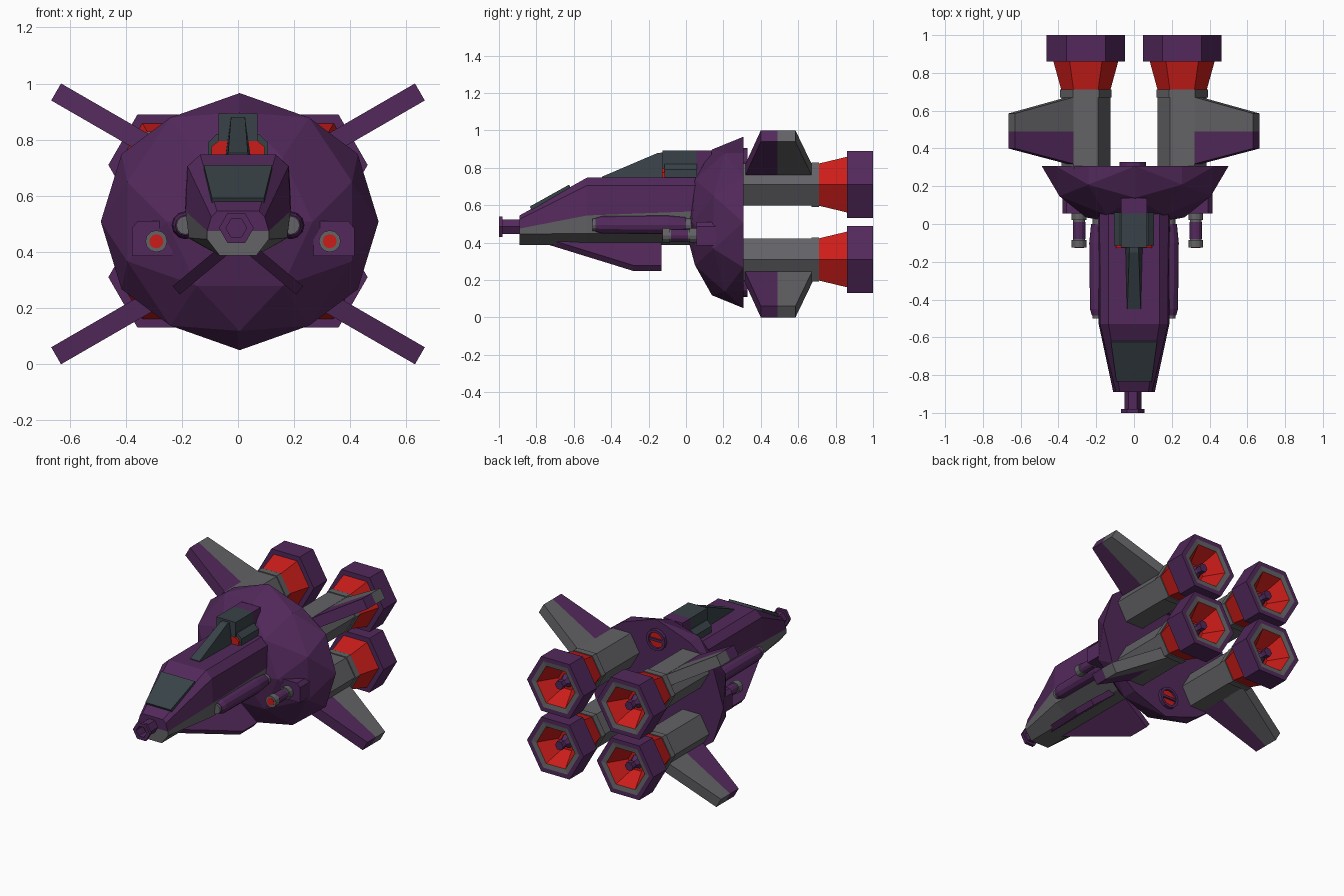
import bpy, bmesh
from math import cos, sin, pi, radians
from mathutils import Vector

if "Cube" in bpy.data.objects:
    bpy.data.objects.remove(bpy.data.objects["Cube"])


def mat(name, rgb):
    m = bpy.data.materials.new(name)
    m.diffuse_color = (*rgb, 1)
    m.use_nodes = True
    m.node_tree.nodes["Principled BSDF"].inputs["Base Color"].default_value = m.diffuse_color
    return m


PURPLE = mat("purple", (0.085, 0.022, 0.105))
RED = mat("red", (0.60, 0.012, 0.01))
SLATE = mat("slate", (0.04, 0.055, 0.065))
GREY = mat("grey", (0.125, 0.125, 0.135))


def finish(name, bm, m):
    bmesh.ops.recalc_face_normals(bm, faces=bm.faces)
    me = bpy.data.meshes.new(name)
    bm.to_mesh(me)
    bm.free()
    me.materials.append(m)
    ob = bpy.data.objects.new(name, me)
    bpy.context.collection.objects.link(ob)
    return ob


def loft(name, loops, m, caps=True):
    """Skin equal-length loops of 3D points, capping the ends."""
    bm = bmesh.new()
    rings = [[bm.verts.new(p) for p in l] for l in loops]
    n = len(rings[0])
    for a, b in zip(rings, rings[1:]):
        for i in range(n):
            j = (i + 1) % n
            bm.faces.new((a[i], a[j], b[j], b[i]))
    if caps:
        bm.faces.new(rings[0])
        bm.faces.new(rings[-1])
    return finish(name, bm, m)


def turned(name, prof, x, z, m, n=6, caps=True):
    """Sweep (radius, y) pairs around an axis parallel to y."""
    return loft(name, [[(x + r * cos(2 * pi * i / n), y, z + r * sin(2 * pi * i / n))
                        for i in range(n)] for r, y in prof], m, caps)


def hull(name, sections, m):
    """Loft half sections (y, [(x, z)...]) mirrored across x = 0."""
    return loft(name, [[(x, y, z) for x, z in h] + [(-x, y, z) for x, z in reversed(h)]
                       for y, h in sections], m)


def prism(name, pts, off, m):
    off = Vector(off)
    return loft(name, [[Vector(p) - off / 2 for p in pts], [Vector(p) + off / 2 for p in pts]], m)


def box(name, x0, x1, y0, y1, z0, z1, m):
    return loft(name, [[(x0, y, z0), (x1, y, z0), (x1, y, z1), (x0, y, z1)] for y in (y0, y1)], m)


# Fuselage: purple upper shell over a grey keel
hull("upper_fuselage", [
    (-0.89, [(0.075, 0.545), (0.095, 0.525), (0.11, 0.475)]),
    (-0.53, [(0.135, 0.747), (0.18, 0.705), (0.187, 0.545)]),
    (0.12, [(0.135, 0.747), (0.182, 0.705), (0.19, 0.57)])], PURPLE)
hull("lower_fuselage", [
    (-0.89, [(0.11, 0.475), (0.11, 0.445), (0.065, 0.387)]),
    (-0.53, [(0.187, 0.545), (0.175, 0.45), (0.065, 0.387)]),
    (0.12, [(0.19, 0.57), (0.18, 0.45), (0.065, 0.387)])], GREY)

# Windshield panel lying on the sloped nose
prism("windshield", [(-0.093, -0.83, 0.583), (0.093, -0.83, 0.583),
                     (0.122, -0.62, 0.70), (-0.122, -0.62, 0.70)], (0, -0.01, 0.02), SLATE)

# Nose cannon with hollow flange
turned("nose_cannon", [(0.045, -0.87), (0.045, -0.98), (0.062, -0.98), (0.062, -1.0),
                       (0.037, -1.0), (0.037, -0.93)], -0.006, 0.485, PURPLE)

# Dorsal spine, turret housing and red intakes
hull("dorsal_spine", [
    (-0.45, [(0.035, 0.752), (0.038, 0.74)]),
    (-0.15, [(0.025, 0.88), (0.045, 0.74)]),
    (0.0, [(0.025, 0.885), (0.045, 0.74)])], SLATE)
box("turret", -0.07, 0.07, -0.125, 0.055, 0.74, 0.893, SLATE)
box("turret_fairing", -0.07, 0.07, 0.055, 0.137, 0.74, 0.893, PURPLE)
intake = [(0.075, 0.82), (0.107, 0.79), (0.107, 0.74)]
hull("intake_housing", [(-0.115, intake), (0.06, intake)], SLATE)
face = [(0.07, 0.795), (0.095, 0.775), (0.095, 0.747)]
hull("intake_glow", [(-0.128, face), (-0.11, face)], RED)

# Faceted dome shield, cut flat at the back
bm = bmesh.new()
f = (1 + 5 ** 0.5) / 2
for a in (-1, 1):
    for b in (-f, f):
        for p in ((a, 0, b), (b, a, 0), (0, b, a)):
            # long axis order gives rim corners at (x .85, z .53)
            bm.verts.new(Vector((p[2], p[1], p[0])).normalized())
bmesh.ops.convex_hull(bm, input=bm.verts)
bmesh.ops.subdivide_edges(bm, edges=bm.edges[:], cuts=1, use_grid_fill=True)
for v in bm.verts:
    x, y, z = v.co.normalized()
    # put the wide two-fold pairs in the x-z rim plane
    v.co = (x, y, z)
if max(abs(v.co.x) for v in bm.verts if abs(v.co.y) < 0.01 and 0.1 < abs(v.co.x) < 0.99) < 0.7:
    for v in bm.verts:
        x, y, z = v.co
        v.co = (z, y, x)
for v in bm.verts:
    v.co = (0.006 + 0.495 * v.co.x, 0.307 + 0.32 * v.co.y, 0.508 + 0.458 * v.co.z)
cut = bmesh.ops.bisect_plane(bm, geom=bm.verts[:] + bm.edges[:] + bm.faces[:],
                             plane_co=(0, 0.307, 0), plane_no=(0, 1, 0), clear_outer=True)
bmesh.ops.holes_fill(bm, edges=[e for e in bm.edges if e.is_boundary])
finish("dome_shield", bm, PURPLE)

# Round vents on the back of the dome
for tag, z in (("upper", 0.835), ("lower", 0.18)):
    turned(tag + "_vent_ring", [(0.07, 0.29), (0.07, 0.328), (0.052, 0.328), (0.052, 0.30)],
           -0.006, z, PURPLE, 12)
    turned(tag + "_vent_glow", [(0.052, 0.30), (0.052, 0.315)], -0.006, z, RED, 12)
    box(tag + "_vent_bar", -0.055, 0.043, 0.31, 0.326, z - 0.008, z + 0.008, PURPLE)

for s, side in ((-1, "left"), (1, "right")):
    # Long pods along the fuselage
    x = 0.187 * s
    turned(side + "_pod", [(0.036, -0.485), (0.046, -0.45), (0.05, -0.1), (0.04, 0.0)],
           x, 0.495, PURPLE, 12)
    turned(side + "_pod_tip", [(0.033, -0.5), (0.033, 0.05)], x, 0.495, GREY, 12)

    # Guns in chamfered mounts on the dome
    gx = 0.018 + 0.309 * s
    ox = 0.018 + 0.324 * s
    h = 0.0725 * s
    prism(side + "_gun_mount", [(ox - h, 0.13, 0.385), (ox + h, 0.13, 0.385), (ox + h, 0.13, 0.485),
                                (ox + h * 0.7, 0.13, 0.51), (ox - h, 0.13, 0.51)], (0, 0.15, 0), PURPLE)
    turned(side + "_gun", [(0.039, -0.125), (0.039, -0.085), (0.031, -0.085), (0.031, 0.02),
                           (0.039, 0.02), (0.039, 0.07)], gx, 0.438, GREY, 12)
    turned(side + "_gun_sleeve", [(0.033, -0.08), (0.033, 0.01)], gx, 0.438, PURPLE, 12)
    turned(side + "_gun_glow", [(0.025, -0.127), (0.025, -0.11)], gx, 0.438, RED, 12)

    # Splayed ventral fins
    def fin(y, u):
        return (s * (0.05 + 0.17 * u), y, 0.405 - 0.142 * u)
    prism(side + "_ventral_fin", [fin(-0.74, 0), fin(-0.28, 1), fin(-0.13, 1), fin(-0.13, 0)],
          (s * 0.025, 0, 0.03), PURPLE)

    for up, level in ((1, "upper"), (-1, "lower")):
        tag = f"{level}_{side}_"
        ex, ez = 0.255 * s, 0.51 + 0.2 * up

        # Engine: body, collar, red cone, flared hex nozzle
        turned(tag + "engine_body", [(0.13, 0.29), (0.13, 0.67)], ex, ez, GREY)
        turned(tag + "engine_collar", [(0.137, 0.67), (0.137, 0.712)], ex, ez, GREY)
        turned(tag + "engine_cone", [(0.13, 0.71), (0.172, 0.862)], ex, ez, RED)
        turned(tag + "nozzle", [(0.165, 0.86), (0.207, 0.86), (0.207, 1.0), (0.175, 1.0)],
               ex, ez, PURPLE, caps=False)
        turned(tag + "nozzle_rim", [(0.175, 1.0), (0.14, 0.995)], ex, ez, GREY, caps=False)
        turned(tag + "nozzle_glow", [(0.14, 0.995), (0.065, 0.875), (0.0005, 0.875)],
               ex, ez, RED, caps=False)
        turned(tag + "nozzle_spike", [(0.045, 0.875), (0.022, 0.92), (0.03, 0.925), (0.03, 0.96)],
               ex, ez, PURPLE)

        # Tapered wing at 30 degrees, purple front half and grey rear half
        c, t = cos(radians(30)), sin(radians(30))

        def wing(y, u):
            return (s * (0.255 + c * u), y, 0.5 + up * (0.243 + t * u))
        off = (-s * t * 0.07, 0, up * c * 0.07)
        prism(tag + "wing_front", [wing(0.31, 0.06), wing(0.40, 0.454),
                                   wing(0.49, 0.454), wing(0.49, 0.06)], off, PURPLE)
        prism(tag + "wing_rear", [wing(0.49, 0.06), wing(0.49, 0.454),
                                  wing(0.585, 0.454), wing(0.68, 0.06)], off, GREY)
